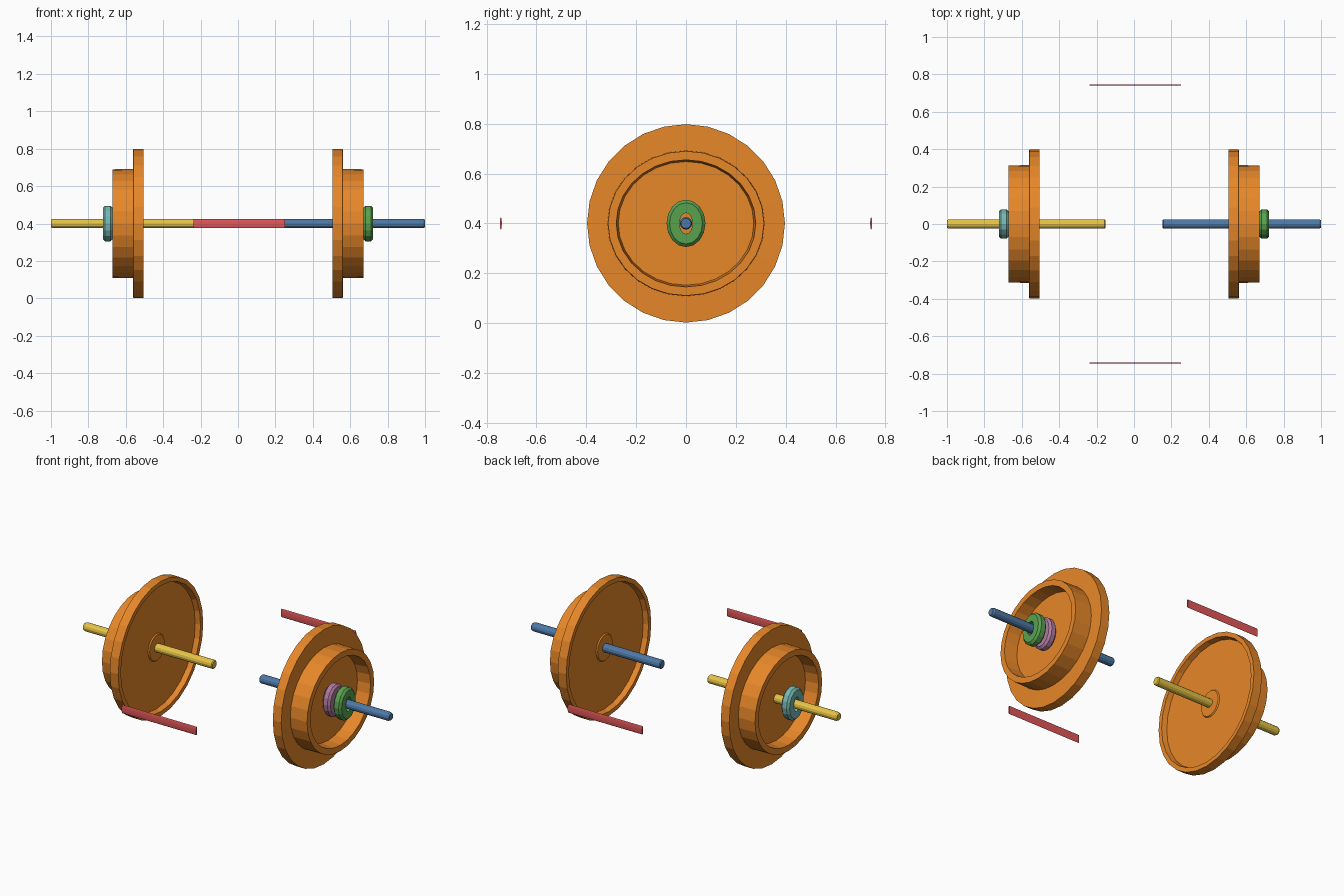
import bpy, bmesh, math

if "Cube" in bpy.data.objects:
    bpy.data.objects.remove(bpy.data.objects["Cube"], do_unlink=True)

AXLE_Z = 0.4


def material(name, r, g, b):
    m = bpy.data.materials.new(name)
    m.use_nodes = True
    m.diffuse_color = (r, g, b, 1)
    m.node_tree.nodes["Principled BSDF"].inputs["Base Color"].default_value = (r, g, b, 1)
    return m


orange = material("orange", 0.888, 0.27, 0.024)
yellow = material("yellow", 0.847, 0.584, 0.065)
blue = material("blue", 0.076, 0.191, 0.386)
red = material("red", 0.753, 0.095, 0.1)
green = material("green", 0.1, 0.356, 0.078)
teal = material("teal", 0.181, 0.474, 0.445)
mauve = material("mauve", 0.434, 0.195, 0.356)


def lathe(name, profile, mat, sides, y=0, mirror=1, loop=False):
    """Sweep (x, y radius, z radius) points around an axis along x."""
    bm = bmesh.new()
    rings = []
    for x, ry, rz in profile:
        ring = []
        for i in range(sides):
            a = math.tau * i / sides
            ring.append(bm.verts.new((x * mirror, ry * math.sin(a), rz * math.cos(a))))
        rings.append(ring)
    pairs = list(zip(rings, rings[1:]))
    if loop:
        pairs.append((rings[-1], rings[0]))
    else:
        bm.faces.new(rings[0])
        bm.faces.new(rings[-1])
    for a, b in pairs:
        for i in range(sides):
            j = (i + 1) % sides
            bm.faces.new((a[i], a[j], b[j], b[i]))
    bmesh.ops.recalc_face_normals(bm, faces=bm.faces)
    mesh = bpy.data.meshes.new(name)
    bm.to_mesh(mesh)
    bm.free()
    mesh.materials.append(mat)
    ob = bpy.data.objects.new(name, mesh)
    ob.location = (0, y, AXLE_Z)
    bpy.context.collection.objects.link(ob)
    return ob


def nut(name, x0, x1, mat, mirror):
    """Oval collar with chamfered edges and an oval bore."""
    ry, rz, c = 0.078, 0.095, 0.012
    by, bz = 0.026, 0.042
    lathe(name, [(x0, by, bz), (x0, ry - c, rz - c), (x0 + c, ry, rz),
                 (x1 - c, ry, rz), (x1, ry - c, rz - c), (x1, by, bz)],
          mat, 16, mirror=mirror, loop=True)


# Flanged wheel: inner boss, shallow inner dish, flange, tread, deep outer dish
wheel = [(0.528, 0.07, 0.075), (0.535, 0.075, 0.08),
         (0.535, 0.365, 0.365), (0.505, 0.372, 0.372),
         (0.505, 0.397, 0.398), (0.56, 0.397, 0.398),
         (0.562, 0.315, 0.292), (0.67, 0.313, 0.29),
         (0.67, 0.28, 0.255), (0.59, 0.272, 0.248)]

for side, s, shaft, cap in (("left", 1, blue, green), ("right", -1, yellow, teal)):
    lathe(side + "_wheel", wheel, orange, 28, mirror=s)
    lathe(side + "_axle", [(0.153, 0.02, 0.02), (0.158, 0.025, 0.025),
                           (0.99, 0.025, 0.025), (1.0, 0.02, 0.02)],
          shaft, 12, mirror=s)
    nut(side + "_axle_nut", 0.67, 0.723, cap, s)

# Spacer found only behind the left nut
nut("left_spacer", 0.6, 0.65, mauve, 1)

# Thin side rods
for name, y in (("front_rod", -0.743), ("back_rod", 0.743)):
    lathe(name, [(-0.237, 0.004, 0.025), (0.25, 0.004, 0.025)], red, 10, y=y)
